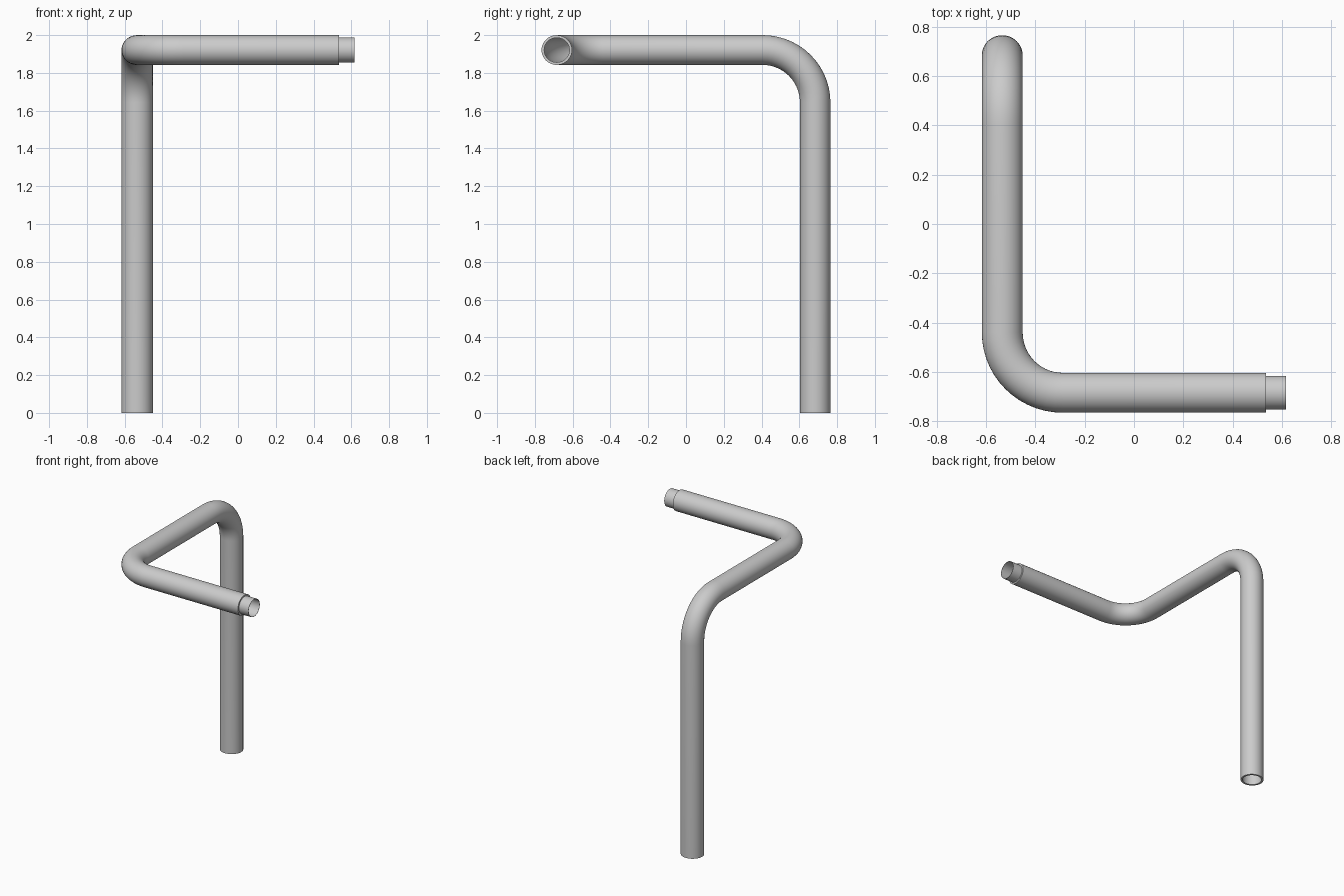
import bpy, bmesh, math
from mathutils import Vector

if "Cube" in bpy.data.objects:
    bpy.data.objects.remove(bpy.data.objects["Cube"])

SIDES = 40
STEPS = 14
SQUASH = Vector((1.035, 1.01, 0.985))   # pipe section is very slightly oval
R_OUT, R_SPIGOT, R_IN = 0.08, 0.068, 0.066
PX, PY, PZ = -0.534, 0.684, 1.921       # pipe centre lines
X_STEP, X_END = 0.535, 0.617
X, Y, Z = Vector((1, 0, 0)), Vector((0, 1, 0)), Vector((0, 0, 1))


def bend(corner, d_in, d_out, r):
    """Quarter-circle elbow as (point, tangent) pairs."""
    centre = corner - d_in * r + d_out * r
    out = []
    for i in range(STEPS + 1):
        a = math.pi / 2 * i / STEPS
        p = centre - d_out * r * math.cos(a) + d_in * r * math.sin(a)
        out.append((p, d_in * math.cos(a) + d_out * math.sin(a)))
    return out


# Centre line: up the post, forward along the arm, then out to the right
path = [(Vector((PX, PY, 0)), Z)]
path += bend(Vector((PX, PY, PZ)), Z, -Y, 0.278)
path += bend(Vector((PX, -PY, PZ)), -Y, X, 0.245)
step = (Vector((X_STEP, -PY, PZ)), X)
end = (Vector((X_END, -PY, PZ)), X)


def sweep(name, stations, closed=False):
    """Skin a tube through (point, tangent, radius) stations."""
    bm = bmesh.new()
    rings, normal, last = [], X.copy(), Z
    for p, t, r in stations:
        normal = last.rotation_difference(t) @ normal
        last = t
        side = t.cross(normal)
        ring = []
        for k in range(SIDES):
            a = 2 * math.pi * k / SIDES
            ring.append(bm.verts.new(p + (normal * math.cos(a) + side * math.sin(a)) * r * SQUASH))
        rings.append(ring)
    pairs = list(zip(rings, rings[1:]))
    if closed:
        pairs.append((rings[-1], rings[0]))
    for a, b in pairs:
        for k in range(SIDES):
            j = (k + 1) % SIDES
            bm.faces.new((a[k], a[j], b[j], b[k]))
    bmesh.ops.recalc_face_normals(bm, faces=bm.faces)
    mesh = bpy.data.meshes.new(name)
    bm.to_mesh(mesh)
    bm.free()
    obj = bpy.data.objects.new(name, mesh)
    bpy.context.collection.objects.link(obj)
    bpy.ops.object.select_all(action='DESELECT')
    obj.select_set(True)
    bpy.context.view_layer.objects.active = obj
    bpy.ops.object.shade_smooth_by_angle(angle=math.radians(35))
    return obj


# Hollow pipe: outer skin, stepped-down spigot, then back along the bore
outer = [(p, t, R_OUT) for p, t in path + [step]]
spigot = [(*step, R_SPIGOT), (*end, R_SPIGOT)]
bore = [(p, t, R_IN) for p, t in reversed(path + [end])]
sweep("bent_pipe", outer + spigot + bore, closed=True)
